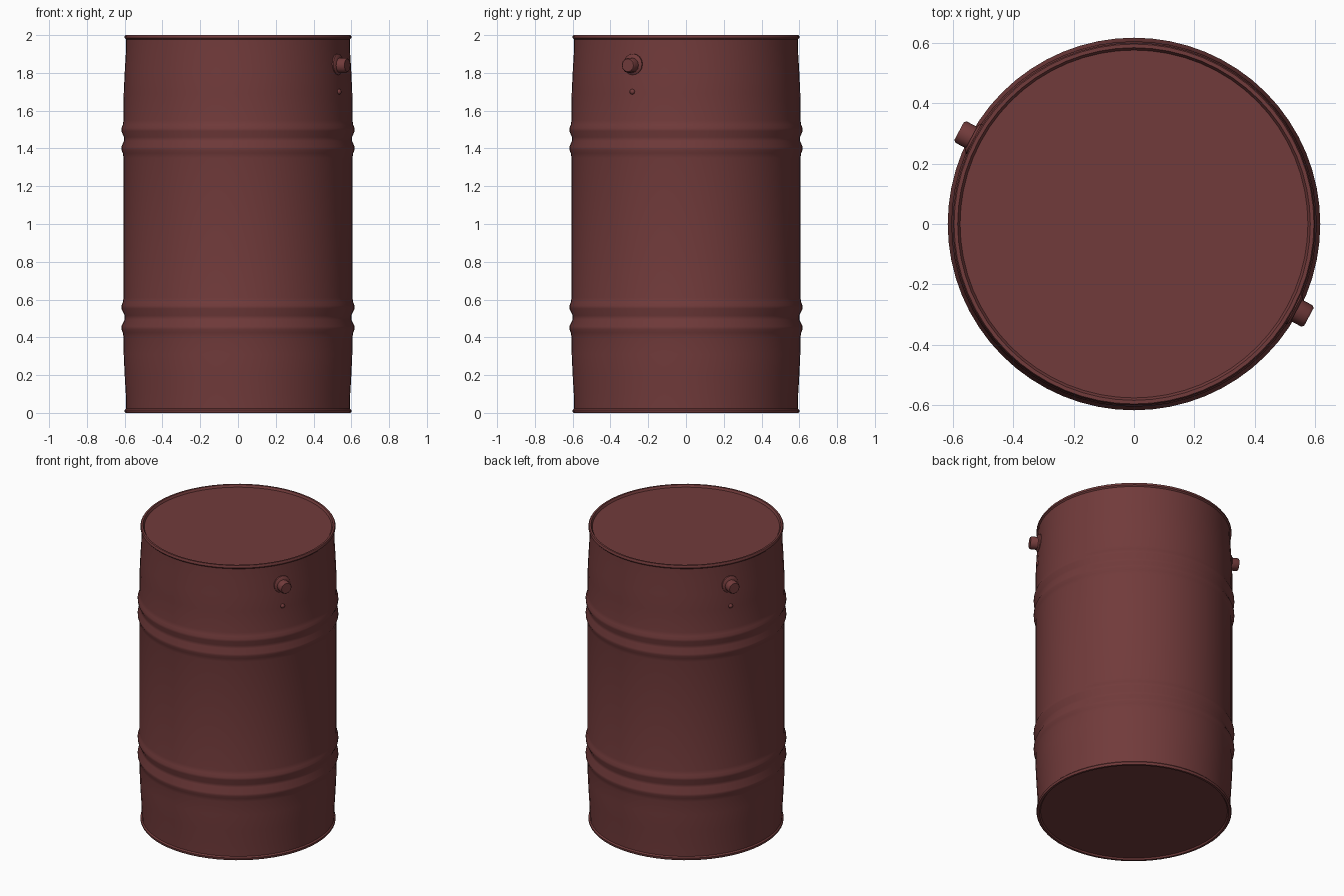
import bpy, bmesh, math
from mathutils import Matrix, Vector

if "Cube" in bpy.data.objects:
    bpy.data.objects.remove(bpy.data.objects["Cube"])

paint = bpy.data.materials.new("dull_red_paint")
paint.diffuse_color = (0.165, 0.043, 0.043, 1)
paint.use_nodes = True
paint.node_tree.nodes["Principled BSDF"].inputs["Base Color"].default_value = paint.diffuse_color


def lathe(name, profile, segments, matrix=Matrix(), angle=40):
    """Spin (radius, height) points around z; ends with radius 0 become closed fans."""
    bm = bmesh.new()
    rings = []
    for r, z in profile:
        if r == 0:
            rings.append([bm.verts.new((0, 0, z))] * segments)
        else:
            rings.append([bm.verts.new((r * math.cos(2 * math.pi * i / segments),
                                        r * math.sin(2 * math.pi * i / segments), z))
                          for i in range(segments)])
    for a, b in zip(rings, rings[1:]):
        for i in range(segments):
            j = (i + 1) % segments
            corners = list(dict.fromkeys([a[i], a[j], b[j], b[i]]))
            bm.faces.new(corners)
    bmesh.ops.recalc_face_normals(bm, faces=bm.faces)
    bm.transform(matrix)
    mesh = bpy.data.meshes.new(name)
    bm.to_mesh(mesh)
    bm.free()
    mesh.materials.append(paint)
    obj = bpy.data.objects.new(name, mesh)
    bpy.context.collection.objects.link(obj)
    bpy.ops.object.select_all(action='DESELECT')
    obj.select_set(True)
    bpy.context.view_layer.objects.active = obj
    bpy.ops.object.shade_smooth_by_angle(angle=math.radians(angle))
    return obj


def double_rib(low, high, valley):
    """Two raised hoops with a groove between them."""
    mid = (low + high) / 2
    return [(0.606, low - 0.05), (0.610, low - 0.025), (0.617, low - 0.008),
            (0.617, low + 0.008), (valley, mid - 0.01), (valley, mid + 0.01),
            (0.617, high - 0.008), (0.617, high + 0.008),
            (0.610, high + 0.025), (0.606, high + 0.05)]


# Drum shell: tapered ends, two double ribs, recessed floor and lid
shell = [(0, 0.010), (0.575, 0.010), (0.582, 0.0), (0.596, 0.0), (0.600, 0.006),
         (0.600, 0.016), (0.592, 0.024), (0.594, 0.10), (0.600, 0.20), (0.605, 0.31)]
shell += double_rib(0.45, 0.56, 0.600)
shell += [(0.606, 1.0)]
shell += double_rib(1.40, 1.50, 0.604)
shell += [(0.605, 1.69), (0.600, 1.80), (0.594, 1.90), (0.592, 1.976),
          (0.600, 1.984), (0.600, 1.994), (0.596, 2.0), (0.584, 2.0),
          (0.576, 1.986), (0, 1.986)]
lathe("drum_body", shell, 64)

# Bungs on opposite sides: flange, plug and a small stud below
flange = [(0, -0.03), (0.056, -0.03), (0.056, 0.004), (0.046, 0.012), (0, 0.012)]
plug = [(0, -0.03), (0.040, -0.03), (0.040, 0.050), (0.034, 0.058), (0, 0.058)]
stud = [(0, -0.02), (0.016, -0.02), (0.014, 0.006), (0.008, 0.012), (0, 0.013)]
for side, turn in (("front", -28), ("back", 152)):
    a = math.radians(turn)
    out = Vector((math.cos(a), math.sin(a), 0))
    face_out = Matrix.Rotation(a, 4, 'Z') @ Matrix.Rotation(math.pi / 2, 4, 'Y')
    for part, profile, height, radius, sides in (
            ("bung_flange", flange, 1.845, 0.598, 16),
            ("bung_plug", plug, 1.84, 0.598, 12),
            ("bung_stud", stud, 1.70, 0.604, 8)):
        place = Matrix.Translation(out * radius + Vector((0, 0, height))) @ face_out
        lathe(f"{side}_{part}", profile, sides, place)
